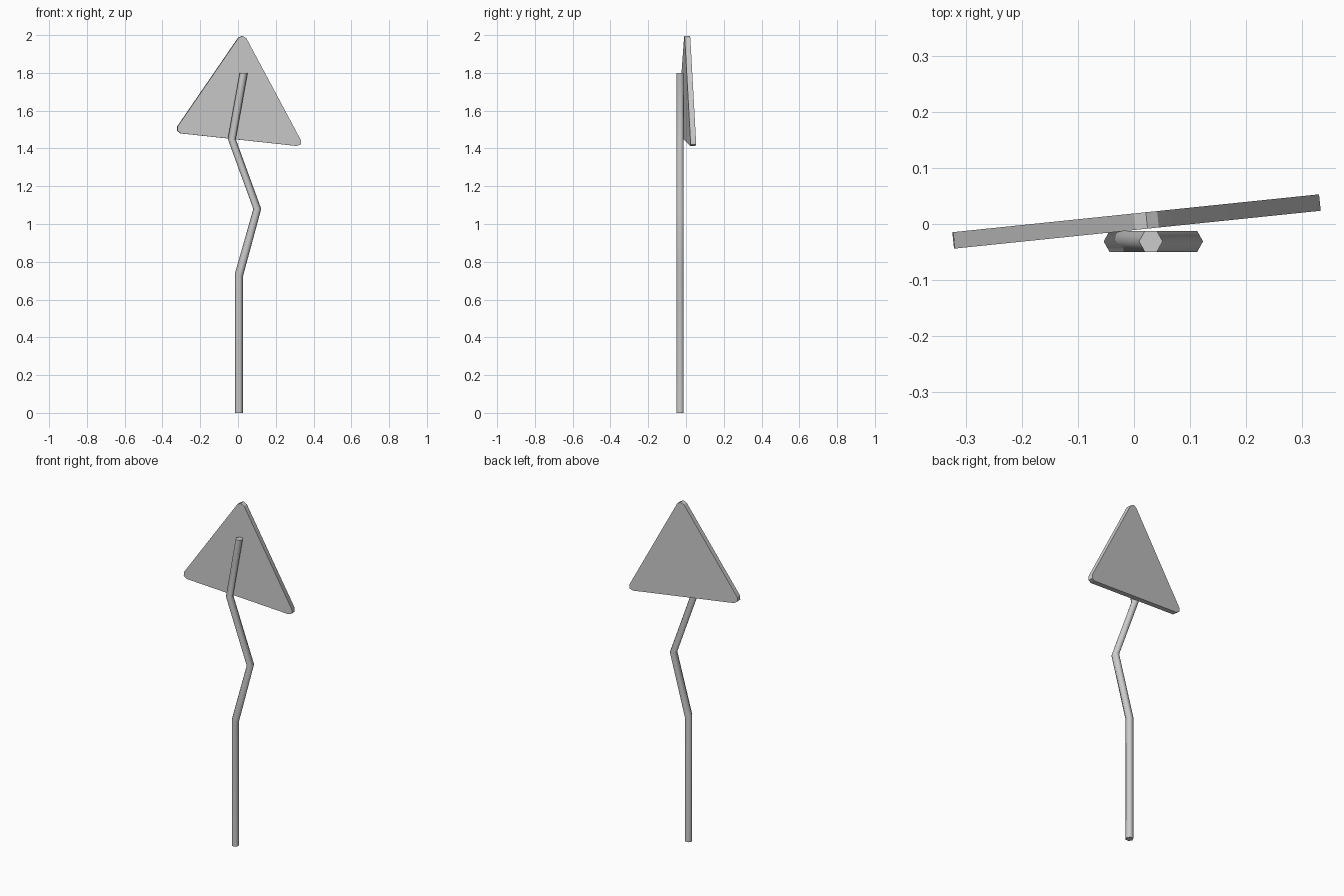
import bpy, math
from mathutils import Vector, Matrix

cube = bpy.data.objects.get("Cube")
if cube:
    bpy.data.objects.remove(cube, do_unlink=True)

grey = bpy.data.materials.new("plain grey")
grey.use_nodes = True
colour = (0.6, 0.6, 0.6, 1)
grey.diffuse_color = colour
grey.node_tree.nodes["Principled BSDF"].inputs["Base Color"].default_value = colour


def loft(name, rings, smooth_angle):
    """Skin a closed solid over equal-sized rings of points."""
    n = len(rings[0])
    verts = [p for ring in rings for p in ring]
    faces = [list(range(n))[::-1], list(range(len(verts) - n, len(verts)))]
    for k in range(len(rings) - 1):
        for i in range(n):
            j = (i + 1) % n
            faces.append([k * n + i, k * n + j, (k + 1) * n + j, (k + 1) * n + i])
    mesh = bpy.data.meshes.new(name)
    mesh.from_pydata(verts, [], faces)
    mesh.materials.append(grey)
    obj = bpy.data.objects.new(name, mesh)
    bpy.context.collection.objects.link(obj)
    bpy.ops.object.select_all(action='DESELECT')
    obj.select_set(True)
    bpy.context.view_layer.objects.active = obj
    bpy.ops.object.shade_smooth_by_angle(angle=math.radians(smooth_angle))
    return obj


# Bent six-sided post
radius = 0.021
path = [(0.005, 0), (0.005, 0.73), (0.102, 1.08), (-0.033, 1.45), (0.03, 1.8)]
tilt = [0, -0.13, 0, 0, 0]
rings = []
for (x, z), t in zip(path, tilt):
    ring = []
    for i in range(6):
        a = math.tau * i / 6
        dx = radius * math.cos(a)
        ring.append(Vector((x + dx, -0.031 + 0.9 * radius / 0.866 * math.sin(a), z + t * dx * 3)))
    rings.append(ring)
loft("bent_post", rings, 65)

# Triangular sign plate with blunted corners
corners = [Vector(c) for c in ((-0.345, 1.484), (0.352, 1.409), (0.024, 2.019))]
cut = 0.04
outline = []
for i, c in enumerate(corners):
    before = (corners[i - 1] - c).normalized()
    after = (corners[(i + 1) % 3] - c).normalized()
    middle = (before + after).normalized()
    outline += [c + before * cut, c + middle * cut * 0.577, c + after * cut]
half = 0.0147
plates = [[Vector((p.x, y, p.y)) for p in outline] for y in (half, -half)]
sign = loft("sign_plate", plates, 30)
sign.matrix_world = Matrix.Translation((0, 0.004, 0)) @ Matrix.Rotation(math.radians(5.9), 4, 'Z')
